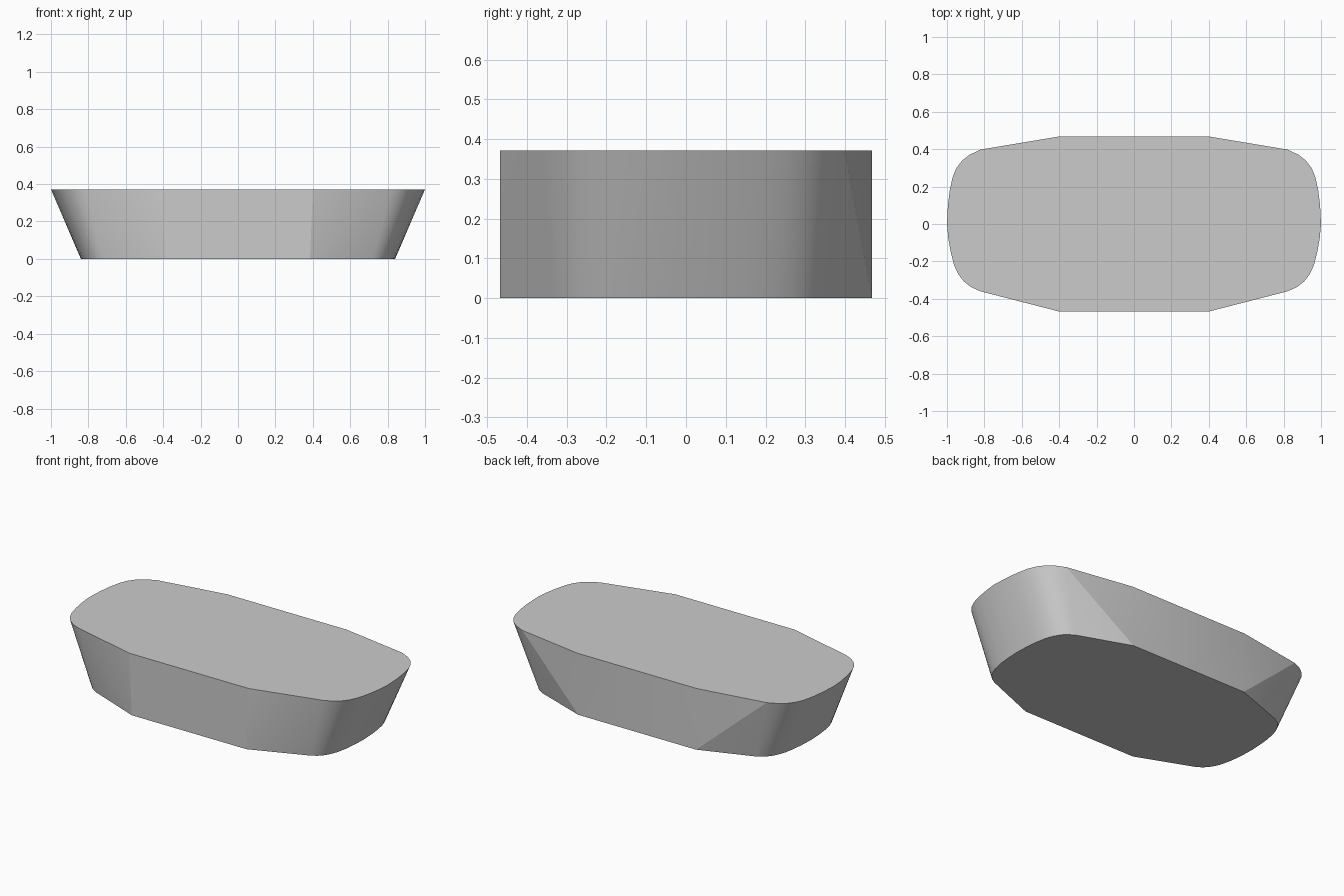
import bpy, bmesh

if "Cube" in bpy.data.objects:
    bpy.data.objects.remove(bpy.data.objects["Cube"])

H = 0.372

# right half outlines, walked from front centre to back centre
front_top = [(0, -.468), (.4, -.468), (.82, -.36), (.87, -.338), (.91, -.307),
             (.94, -.268), (.962, -.22), (.98, -.15), (.993, -.075)]
front_base = [(0, -.468), (.385, -.468), (.72, -.335), (.753, -.315), (.778, -.29),
              (.798, -.258), (.815, -.215), (.829, -.15), (.837, -.075)]
back_top = [(.995, .1), (.985, .18), (.97, .25), (.95, .298), (.92, .338),
            (.88, .37), (.82, .398), (.4, .468), (0, .468)]
back_base = [(.837, .08), (.83, .15), (.818, .215), (.802, .26), (.783, .295),
             (.758, .325), (.715, .352), (.395, .468), (0, .468)]
top_pts = front_top + [(1, 0)] + back_top
base_pts = front_base + [(.84, 0)] + back_base

# lofted half body
bm = bmesh.new()
b = [bm.verts.new((x, y, 0)) for x, y in base_pts]
t = [bm.verts.new((x, y, H)) for x, y in top_pts]
for i in range(len(b) - 1):
    if i < len(front_top):
        tris = [(b[i], t[i + 1], t[i]), (b[i], b[i + 1], t[i + 1])]
    else:
        tris = [(b[i], b[i + 1], t[i]), (b[i + 1], t[i + 1], t[i])]
    for f in tris:
        bm.faces.new(f)
caps = [bm.faces.new(t), bm.faces.new(b[::-1])]
for f in bm.faces:
    f.smooth = f not in caps
mesh = bpy.data.meshes.new("tapered_block")
bm.to_mesh(mesh)
bm.free()
block = bpy.data.objects.new("tapered_block", mesh)
bpy.context.collection.objects.link(block)

# mirror to the left side
block.modifiers.new("mirror", 'MIRROR').use_clip = True
bpy.context.view_layer.objects.active = block
block.select_set(True)
bpy.ops.object.modifier_apply(modifier="mirror")
bpy.ops.object.shade_smooth_by_angle(angle=0.2)
